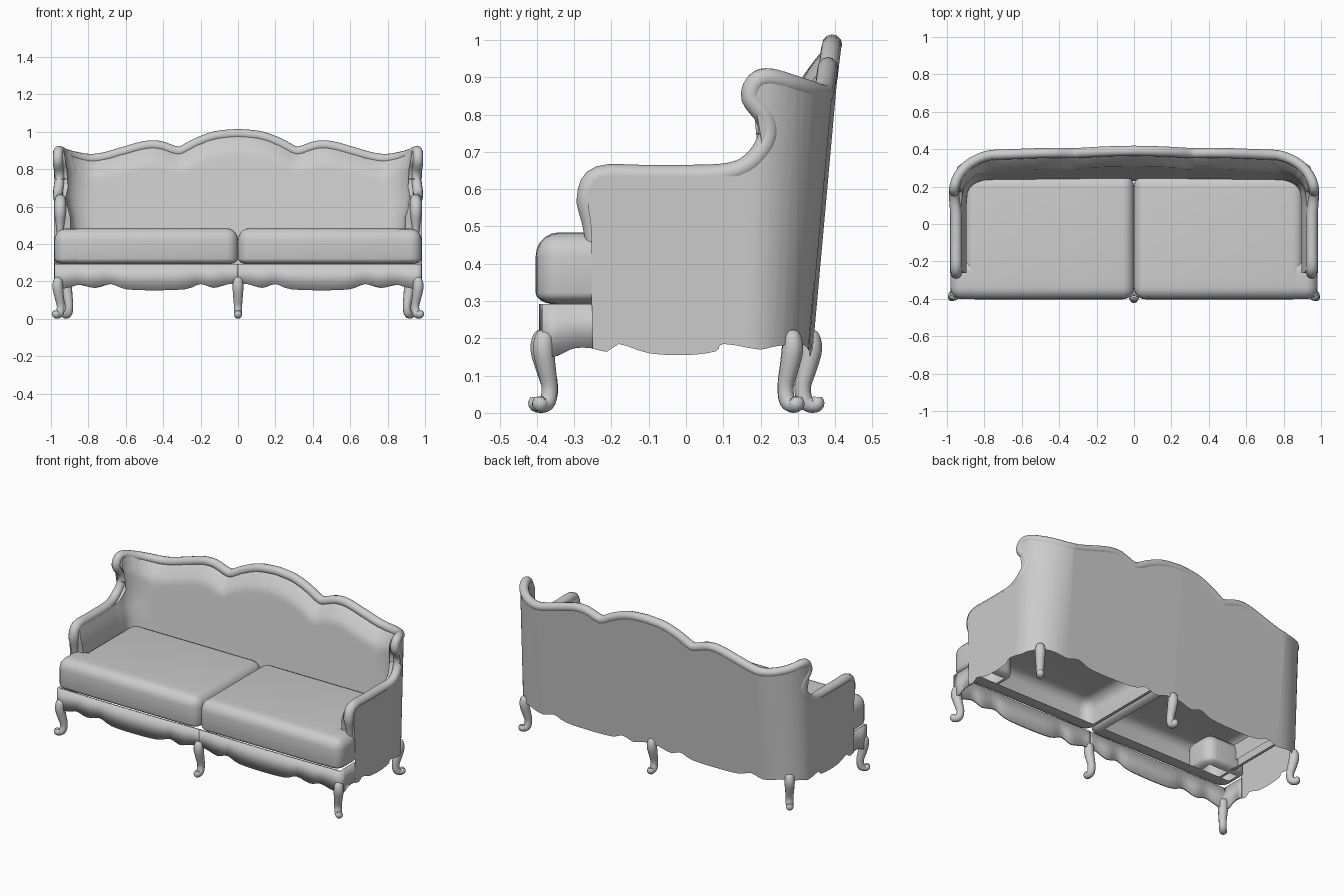
import bpy, bmesh, math
from mathutils import Vector

if "Cube" in bpy.data.objects:
    bpy.data.objects.remove(bpy.data.objects["Cube"])

grey = bpy.data.materials.new("light grey")
grey.diffuse_color = (0.6, 0.6, 0.6, 1)
grey.use_nodes = True
grey.node_tree.nodes["Principled BSDF"].inputs["Base Color"].default_value = grey.diffuse_color


def finish(ob, angle=40):
    ob.data.materials.clear()
    ob.data.materials.append(grey)
    bpy.ops.object.select_all(action='DESELECT')
    ob.select_set(True)
    bpy.context.view_layer.objects.active = ob
    bpy.ops.object.shade_smooth_by_angle(angle=math.radians(angle))


def from_bmesh(name, bm, recalc=True):
    if recalc:
        bmesh.ops.recalc_face_normals(bm, faces=bm.faces[:])
    me = bpy.data.meshes.new(name)
    bm.to_mesh(me)
    bm.free()
    ob = bpy.data.objects.new(name, me)
    bpy.context.collection.objects.link(ob)
    return ob


def mirror(ob):
    m = ob.modifiers.new("mirror", 'MIRROR')
    m.merge_threshold = 0.0005


def spline(pts, n=4):
    """Smooth curve through the points."""
    v = [Vector(p) for p in pts]
    v = [2 * v[0] - v[1]] + v + [2 * v[-1] - v[-2]]
    out = []
    for i in range(1, len(v) - 2):
        a, b, c, d = v[i - 1:i + 3]
        for k in range(n):
            t = k / n
            out.append(0.5 * (2 * b + (c - a) * t + (2 * a - 5 * b + 4 * c - d) * t * t
                              + (3 * b - a - 3 * c + d) * t ** 3))
    return out + [v[-2]]


def tube(name, pts, radii):
    cu = bpy.data.curves.new(name, 'CURVE')
    cu.dimensions = '3D'
    cu.bevel_depth = 1
    cu.bevel_resolution = 4
    cu.use_fill_caps = True
    sp = cu.splines.new('POLY')
    sp.points.add(len(pts) - 1)
    for p, co, r in zip(sp.points, pts, radii):
        p.co = (*co, 1)
        p.radius = r
    ob = bpy.data.objects.new(name, cu)
    bpy.context.collection.objects.link(ob)
    bpy.ops.object.select_all(action='DESELECT')
    ob.select_set(True)
    bpy.context.view_layer.objects.active = ob
    bpy.ops.object.convert(target='MESH')
    finish(bpy.context.view_layer.objects.active, 50)


def flat_panel(outline, s_cuts, z_cuts):
    """Filled outline in (s, z), cut into strips so that it can be bent."""
    bm = bmesh.new()
    f = bm.faces.new([bm.verts.new((p[0], 0, p[1])) for p in outline])
    bmesh.ops.triangulate(bm, faces=[f])
    for cuts, no in ((s_cuts, (1, 0, 0)), (z_cuts, (0, 0, 1))):
        for c in cuts:
            bmesh.ops.bisect_plane(bm, geom=bm.verts[:] + bm.edges[:] + bm.faces[:], dist=1e-5,
                                   plane_co=(no[0] * c, 0, no[2] * c), plane_no=no)
    bmesh.ops.remove_doubles(bm, verts=bm.verts[:], dist=1e-5)
    return bm


def clamp(t):
    return max(0.0, min(1.0, t))


# Wall coordinate s: along the arm (s = y), round the corner, along the back to x = 0
X0, YC, SC, SB, SE = 0.985, 0.16, 0.16, 0.46, 1.22
top = spline([(-.25, .40), (-.255, .5), (-.262, .58), (-.23, .632), (-.1, .634), (.09, .638),
              (.17, .672), (.215, .735), (.208, .79), (.165, .845), (.18, .888), (.22, .897),
              (.31, .875), (.42, .855), (.5, .862), (.6, .89), (.72, .923), (.8, .924),
              (.88, .898), (.92, .898), (1.0, .94), (1.1, .976), (1.22, .988)])


def wall_pos(s, z, depth):
    w = clamp((s - 0.1) / 0.36)
    if s <= SC:
        p, n = Vector((X0, s, z)), Vector((1, 0, 0))
    elif s < SB:
        a = (s - SC) / (SB - SC) * math.pi / 2
        p = Vector((0.76 + (X0 - 0.76) * math.cos(a), YC + 0.17 * math.sin(a), z))
        n = Vector((math.cos(a), math.sin(a), 0))
    else:
        p, n = Vector((SE - s, 0.33 + 0.01 * (s - SB) / (SE - SB), z)), Vector((0, 1, 0))
    p.y += w * 0.09 * (z - 0.17)
    return p - n * depth


def top_height(s):
    for a, b in zip(top, top[1:]):
        if a.x >= .3 and a.x <= s <= b.x:
            return a.y + (b.y - a.y) * (s - a.x) / (b.x - a.x)
    return .89


def wall_depth(s, z):
    """Padding: thin at the rail, quickly swelling below it."""
    w = clamp((s - 0.1) / 0.36)
    arm = 0.06 + 0.03 * clamp((0.64 - z) / 0.1)
    back = 0.03 + 0.065 * clamp((top_height(s) - z) / 0.09) ** 0.8 + 0.06 * max(0, 0.9 - z)
    return arm * (1 - w) + back * w


# Upholstered arms, wings and back as one bent wall
scallop = [(0, .185), (.05, .185), (.13, .165), (.2, .185), (.28, .158), (.45, .152),
           (.6, .158), (.68, .185)]
hem = spline([(SE - x, z) for x, z in reversed(scallop)][::-1]
             + [(.46, .165), (.36, .185), (.25, .178), (.2, .17), (.1, .185), (.08, .165),
                (0, .155), (-.1, .16), (-.18, .185), (-.21, .165), (-.25, .172)], 3)
bm = flat_panel(hem + [Vector((-.253, .3))] + top,
                [0.1 + 0.03 * i for i in range(13)] + [.52 + .06 * i for i in range(12)],
                [0.36 + 0.06 * i for i in range(7)] + [0.75 + 0.025 * i for i in range(10)])
geom = bmesh.ops.extrude_face_region(bm, geom=bm.faces[:], use_keep_orig=True)['geom']
inner = {v for v in geom if isinstance(v, bmesh.types.BMVert)}
doomed = []
for f in bm.faces:
    k = sum(v in inner for v in f.verts)
    low = all(v.co.z < 0.3601 for v in f.verts)
    seam = all(v.co.x > SE - 1e-4 for v in f.verts)
    if seam or (k and low):
        doomed.append(f)
bmesh.ops.delete(bm, geom=doomed, context='FACES')
for v in bm.verts:
    s, z = v.co.x, v.co.z
    v.co = wall_pos(s, z, wall_depth(s, z) if v in inner else 0)
wall = from_bmesh("arms_and_back", bm)
mirror(wall)
finish(wall, 55)

# Rounded rail along the top edge, a little further in on the arms
half = [wall_pos(p[0], p[1], 0.022 + 0.012 * clamp((.15 - p[0]) / .1)) for p in top]
rad = [(0.027 + 0.004 * clamp((.15 - p[0]) / .1)) * min(1, 0.35 + i * 0.09)
       for i, p in enumerate(top)]
tube("top_rail", half + [Vector((-p.x, p.y, p.z)) for p in reversed(half[:-1])],
     rad + rad[-2::-1])

# Scalloped front apron, wrapping round the front corners
AX, AY = 0.98, -0.386
front_hem = (spline(scallop + [(.77, .165), (.84, .182), (.9, .168), (AX, .15)], 3)
             + spline([(1.02, .152), (1.07, .174), (1.13, .172)], 3))
bm = bmesh.new()
rows = []
for s, z in front_hem:
    x, y = min(s, AX), AY + max(0, s - AX) - 0.008 * math.sin(math.pi * clamp(s / AX))
    rows.append([bm.verts.new((x, y, h)) for h in (z, 0.292)])
for a, b in zip(rows, rows[1:]):
    bm.faces.new((a[0], b[0], b[1], a[1]))
apron = from_bmesh("front_apron", bm, recalc=False)
sol = apron.modifiers.new("thickness", 'SOLIDIFY')
sol.thickness = 0.012
mirror(apron)
finish(apron)


def cushion(name, x0, x1, y0, y1, z0, z1, bevel):
    """Rounded block, fuller at the top; hollow underneath behind the front edge."""
    bm = bmesh.new()
    bmesh.ops.create_cube(bm, size=1)
    for v in bm.verts:
        v.co = (x0 + (v.co.x + .5) * (x1 - x0), y0 + (v.co.y + .5) * (y1 - y0),
                z0 + (v.co.z + .5) * (z1 - z0))
    bmesh.ops.bevel(bm, geom=bm.edges[:], offset=bevel, segments=5, profile=0.5, affect='EDGES')
    for v in bm.verts:
        if v.co.z < z0 + bevel + 1e-4:
            v.co.z = z0 + (v.co.z - z0) * 0.5
    bmesh.ops.bisect_plane(bm, geom=bm.verts[:] + bm.edges[:] + bm.faces[:],
                           plane_co=(0, -.3, 0), plane_no=(0, 1, 0))
    under = [f for f in bm.faces if all(v.co.z < z0 + .005 and v.co.y > -.301 for v in f.verts)]
    bmesh.ops.delete(bm, geom=under, context='FACES')
    finish(from_bmesh(name, bm))


# Two T-shaped cushions: main block and the front part reaching past the arm
for sx, side in ((-1, "left"), (1, "right")):
    cushion(side + "_cushion", *sorted((0, sx * .91)), -.403, .262, .29, .484, .062)
    cushion(side + "_cushion_front", *sorted((sx * .7, sx * .982)), -.402, -.19, .291, .482, .062)


# Curved legs with a scroll foot pointing outward
def leg(name, x, y, dx, dy):
    d = Vector((dx, dy, 0)).normalized()
    prof = spline([(-.004, .218, .014), (0, .205, .025), (.003, .17, .029), (-.008, .12, .026),
                   (-.02, .07, .022), (-.014, .032, .022), (.006, .02, .0205),
                   (.018, .027, .0215), (.02, .043, .012)], 3)
    tube(name, [Vector((x, y, max(p[1], p[2]))) + d * p[0] for p in prof], [p[2] for p in prof])


leg("front_centre_leg", 0, -0.385, 0, -1)
leg("back_centre_leg", 0, 0.333, 0, 1)
for sx, side in ((-1, "left"), (1, "right")):
    leg(side + "_front_leg", sx * 0.962, -0.38, sx, -1)
    leg(side + "_back_leg", sx * 0.915, 0.283, sx * 0.6, 0.8)
